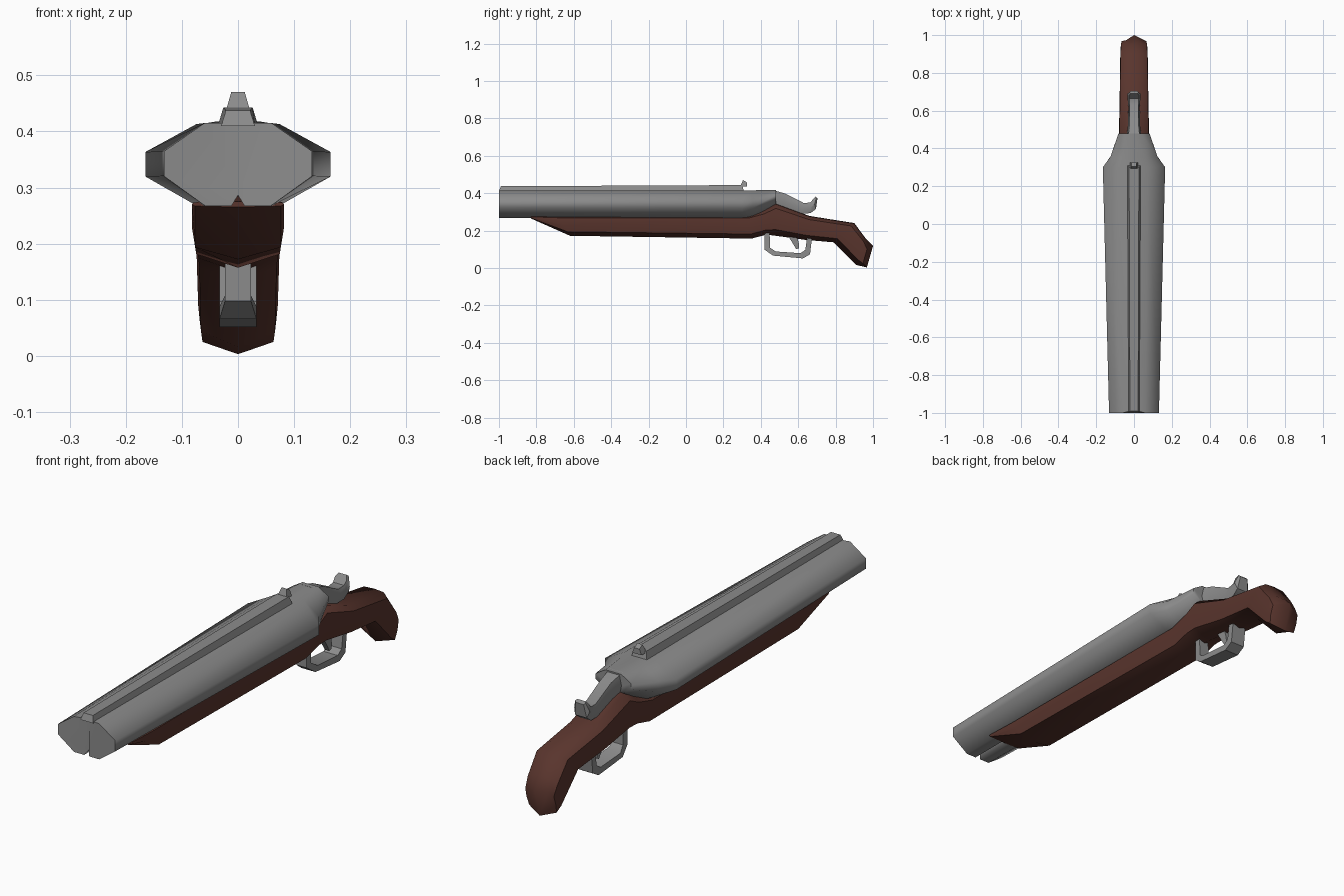
import bpy, bmesh, math

if "Cube" in bpy.data.objects:
    bpy.data.objects.remove(bpy.data.objects["Cube"])


def material(name, rgb):
    mat = bpy.data.materials.new(name)
    mat.diffuse_color = (*rgb, 1)
    mat.use_nodes = True
    mat.node_tree.nodes["Principled BSDF"].inputs["Base Color"].default_value = mat.diffuse_color
    return mat


wood = material("wood", (0.10, 0.035, 0.026))
steel = material("steel", (0.26, 0.26, 0.26))


def loft(name, half, stations, mat=steel, front_dip=0.0, back_dip=0.0, angle=30):
    """Loft a mirrored half profile (width fraction, bottom-to-top fraction)
    through stations (bottom_y, bottom_z, top_y, top_z, half_width)."""
    prof = half + [(-x, t) for x, t in reversed(half) if x > 0]
    bm = bmesh.new()
    rings = []
    for by, bz, ty, tz, w in stations:
        rings.append([bm.verts.new((x * w, by + (ty - by) * t, bz + (tz - bz) * t))
                      for x, t in prof])
    n = len(prof)
    for a, b in zip(rings, rings[1:]):
        for i in range(n):
            j = (i + 1) % n
            bm.faces.new((a[i], a[j], b[j], b[i]))
    # caps, optionally folded along the centre line
    for ring, dip in ((rings[0], front_dip), (rings[-1], back_dip)):
        cap = bm.faces.new(ring)
        if dip:
            mids = [v for v in ring if abs(v.co.x) < 1e-6]
            bmesh.utils.face_split(cap, mids[0], mids[1])
            for v in mids:
                v.co.y += dip
    bmesh.ops.recalc_face_normals(bm, faces=bm.faces)
    me = bpy.data.meshes.new(name)
    bm.to_mesh(me)
    bm.free()
    ob = bpy.data.objects.new(name, me)
    bpy.context.collection.objects.link(ob)
    me.materials.append(mat)
    bpy.ops.object.select_all(action='DESELECT')
    ob.select_set(True)
    bpy.context.view_layer.objects.active = ob
    bpy.ops.object.shade_smooth_by_angle(angle=math.radians(angle))
    return ob


BOX = [(1, 0), (1, 1)]
TAPER = [(1, 0), (0.72, 1)]

# Twin barrels running into the tapered receiver
barrel = [(0, .13), (.09, 0), (.44, 0), (1, .36), (1, .66), (.45, 1), (0, 1)]
loft("barrels_and_receiver", barrel, [
    (-1, .267, -1, .415, .132),
    (.30, .267, .30, .413, .165),
    (.36, .270, .355, .415, .124),
    (.48, .338, .48, .418, .082)], front_dip=0.014, angle=65)

# Raised rib between the barrels
loft("barrel_rib", TAPER, [
    (-1, .41, -.99, .437, .030),
    (.31, .41, .30, .443, .036)])

# Rear sight leaning back
loft("sight", BOX, [
    (.29, .435, .325, .435, .022),
    (.305, .470, .325, .458, .012)])

# Fore-end, grip and butt in one piece of wood, ending in a folded tip
stock = [(0, 0), (.93, .19), (1, .5), (.97, .85), (.62, .98), (0, 1)]
loft("wooden_stock", stock, [
    (-.83, .265, -.83, .275, .082),
    (-.62, .172, -.69, .285, .082),
    (.35, .157, .33, .285, .080),
    (.43, .178, .42, .31, .080),
    (.48, .172, .48, .345, .080),
    (.64, .150, .66, .278, .076),
    (.79, .137, .90, .240, .074),
    (.91, .016, .955, .165, .071),
    (.940, .003, .973, .118, .068)], wood, back_dip=0.027, angle=50)

# Opening lever behind the receiver
lever = [(.75, 0), (1, .5), (.75, 1)]
loft("top_lever", lever, [
    (.46, .33, .46, .418, .040),
    (.52, .325, .53, .398, .032),
    (.61, .29, .63, .347, .030),
    (.665, .293, .665, .35, .034),
    (.695, .315, .680, .368, .036),
    (.703, .372, .692, .382, .024)], angle=40)

# Trigger guard, a flat band
loft("trigger_guard", BOX, [
    (.42, .19, .447, .19, .023),
    (.42, .098, .450, .108, .023),
    (.465, .066, .48, .088, .033),
    (.625, .051, .612, .079, .033),
    (.663, .073, .638, .097, .033),
    (.673, .155, .647, .16, .033)])

# Trigger
loft("trigger", BOX, [
    (.55, .165, .595, .165, .013),
    (.573, .128, .603, .132, .012),
    (.590, .100, .605, .106, .010)])
